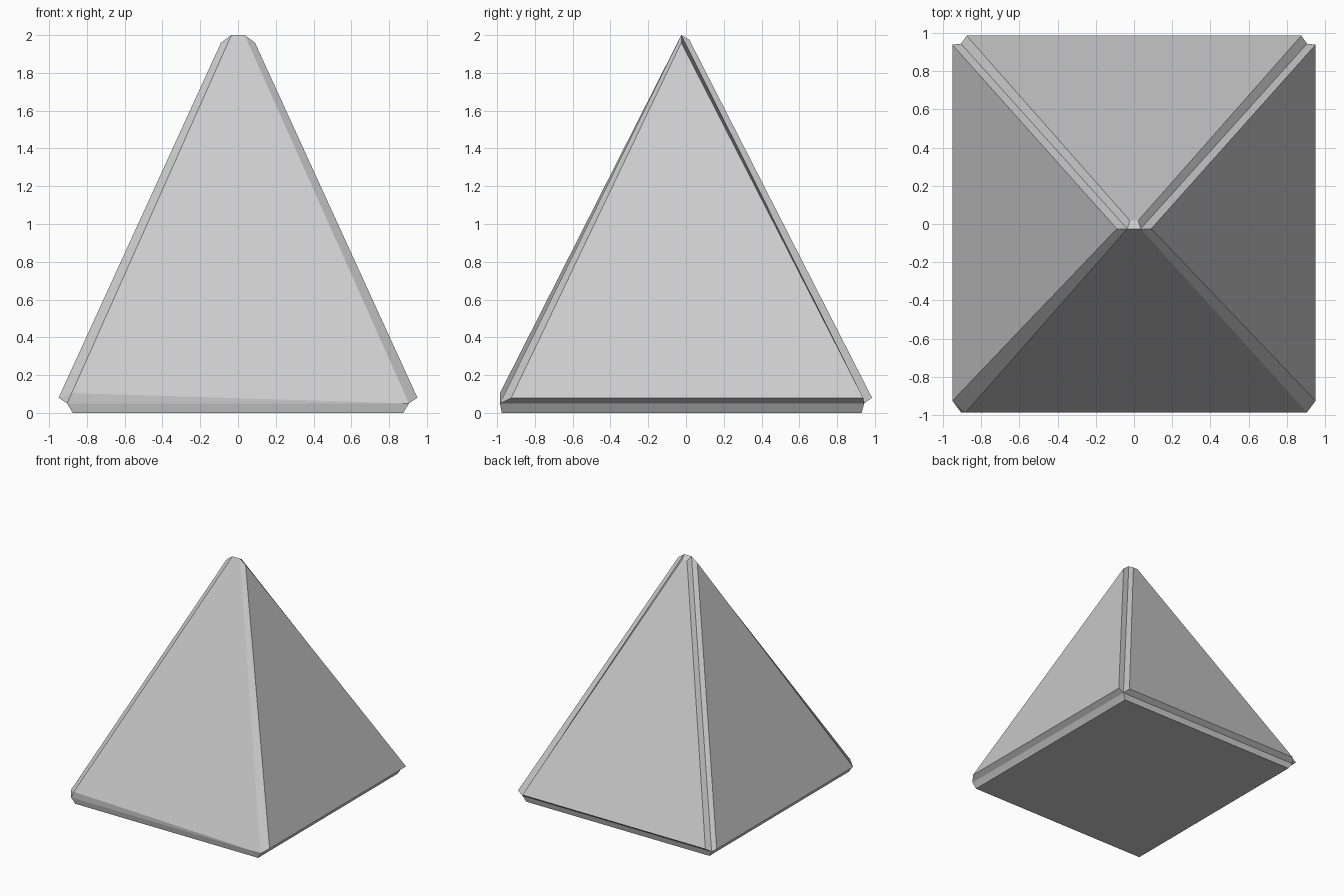
import bpy
import bmesh

cube = bpy.data.objects.get("Cube")
if cube:
    bpy.data.objects.remove(cube)

# Single grey stone colour
stone = bpy.data.materials.new("light_grey_stone")
stone.use_nodes = True
grey = (0.6, 0.6, 0.6, 1)
stone.diffuse_color = grey
stone.node_tree.nodes["Principled BSDF"].inputs["Base Color"].default_value = grey

# Corner points of the +x half
half_points = {
    "core_front": (0.905, -0.985, 0.05),
    "core_back": (0.905, 0.943, 0.05),
    "core_top": (0.035, -0.025, 2.0),
    "side_front": (0.95, -0.925, 0.08),
    "side_back": (0.95, 0.938, 0.08),
    "side_top": (0.09, -0.025, 1.96),
    "back_low": (0.875, 0.985, 0.08),
    "back_top": (0.022, 0.018, 1.975),
    "base_front": (0.875, -0.975, 0.0),
    "base_back": (0.875, 0.93, 0.0),
}

# Faces repeated on both sides
side_faces = [
    ("side_front", "side_back", "side_top"),                  # raised side panel
    ("side_front", "side_top", "core_top", "core_front"),     # front edge chamfer
    ("side_back", "core_back", "core_top", "side_top"),       # groove, side wall
    ("back_low", "back_top", "core_top", "core_back"),        # groove, back wall
    ("side_front", "core_front", "core_back", "side_back"),   # underside lip
    ("core_front", "base_front", "base_back", "core_back"),   # base edge
]

# Strips that span from left to right
span_strips = [
    ("core_top", "back_top"),       # small cap
    ("back_top", "back_low"),       # raised back panel
    ("back_low", "core_back"),      # back lip
    ("core_back", "base_back"),     # back base edge
    ("base_back", "base_front"),    # underside
    ("base_front", "core_front"),   # front base edge
]

bm = bmesh.new()
left = {n: bm.verts.new(p) for n, p in half_points.items()}
right = {n: bm.verts.new((-x, y, z)) for n, (x, y, z) in half_points.items()}

for names in side_faces:
    if names[1] == "side_top":
        continue
    for side in (left, right):
        bm.faces.new([side[n] for n in names])
for a, b in span_strips:
    bm.faces.new((left[a], left[b], right[b], right[a]))

# Front panel with its thin wedge at the lower right corner
wedge = bm.verts.new((-0.88, -0.985, 0.105))
bm.faces.new((left["core_front"], left["core_top"], right["core_top"], wedge))
bm.faces.new((left["core_front"], wedge, right["core_front"]))

# Front edge chamfers, the right one meeting the wedge
bm.faces.new([left[n] for n in side_faces[1]])
bm.faces.new((right["side_front"], right["side_top"], right["core_top"], wedge))
bm.faces.new((right["side_front"], wedge, right["core_front"]))

bmesh.ops.recalc_face_normals(bm, faces=bm.faces)
mesh = bpy.data.meshes.new("pyramid")
bm.to_mesh(mesh)
bm.free()
mesh.materials.append(stone)
pyramid = bpy.data.objects.new("pyramid", mesh)
bpy.context.collection.objects.link(pyramid)
